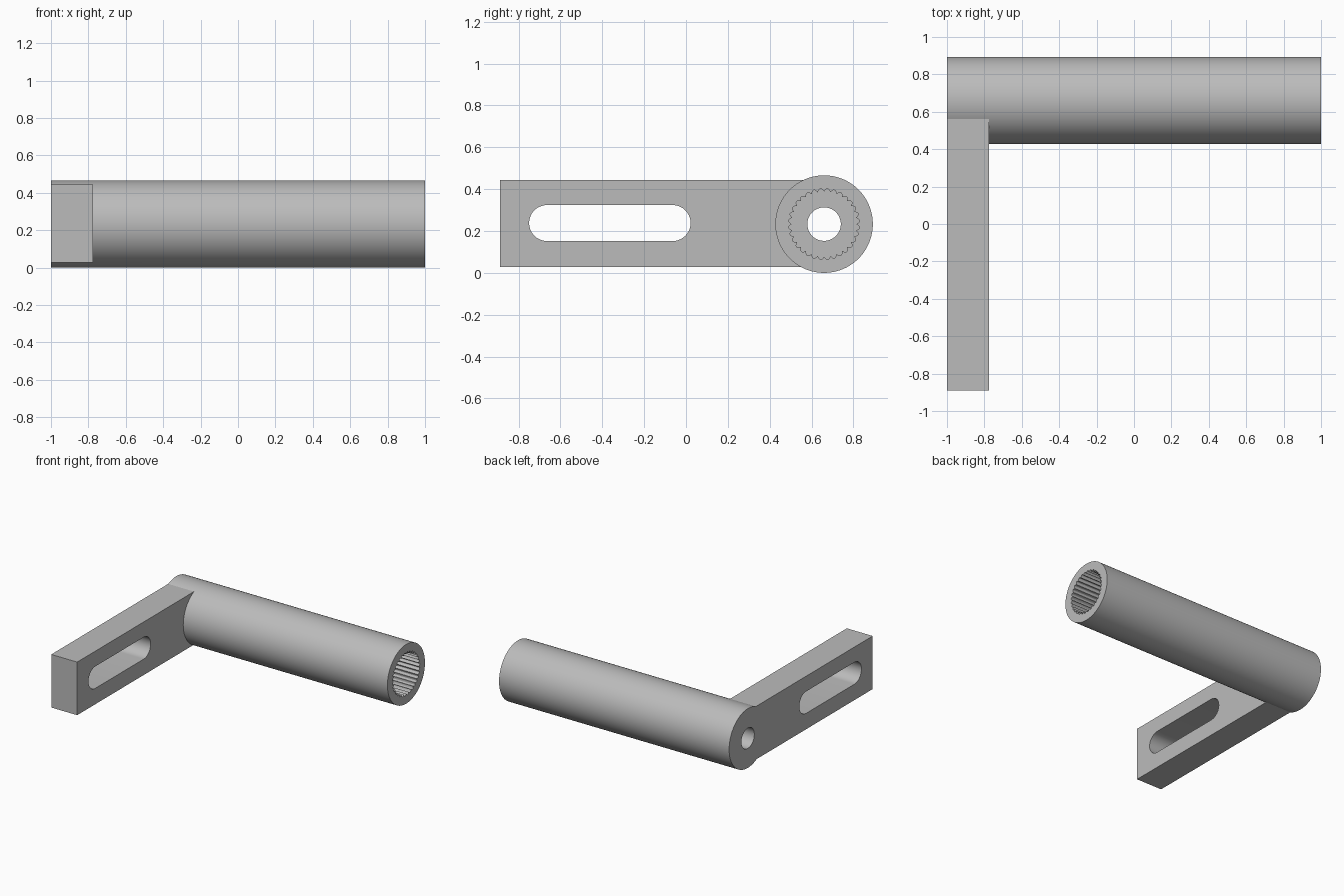
import bpy, bmesh
from math import sin, cos, pi

default = bpy.data.objects.get("Cube")
if default:
    bpy.data.objects.remove(default, do_unlink=True)

AXIS_Y, AXIS_Z = 0.66, 0.233   # handle tube axis, parallel to x
RADIUS = 0.233
ARM_FACE = -0.775              # inner face of the arm

grey = bpy.data.materials.new("plain grey")
grey.diffuse_color = (0.5, 0.5, 0.5, 1)
grey.use_nodes = True
grey.node_tree.nodes["Principled BSDF"].inputs["Base Color"].default_value = (0.5, 0.5, 0.5, 1)


def prism(name, outline, x0, x1):
    """Extrude a (y, z) outline along x."""
    bm = bmesh.new()
    face = bm.faces.new([bm.verts.new((x0, y, z)) for y, z in outline])
    side = bmesh.ops.extrude_face_region(bm, geom=[face])["geom"]
    moved = [v for v in side if isinstance(v, bmesh.types.BMVert)]
    bmesh.ops.translate(bm, verts=moved, vec=(x1 - x0, 0, 0))
    bmesh.ops.recalc_face_normals(bm, faces=bm.faces)
    mesh = bpy.data.meshes.new(name)
    bm.to_mesh(mesh)
    bm.free()
    mesh.materials.append(grey)
    obj = bpy.data.objects.new(name, mesh)
    bpy.context.collection.objects.link(obj)
    return obj


def ring(radius, count):
    """Closed outline round the tube axis; radius is a function of angle."""
    angles = [2 * pi * i / count for i in range(count)]
    return [(AXIS_Y + radius(a) * cos(a), AXIS_Z + radius(a) * sin(a)) for a in angles]


def slot(y0, y1, z, r, steps=20):
    """Outline of a slot with rounded ends."""
    ends = ((y1 - r, -pi / 2), (y0 + r, pi / 2))
    return [(y + r * cos(a + pi * i / steps), z + r * sin(a + pi * i / steps))
            for y, a in ends for i in range(steps + 1)]


# Tube and arm
handle = prism("crank_handle", ring(lambda a: RADIUS, 128), -1, 1)
low, high = 0.027, 0.444
arm = prism("arm", [(-0.89, low), (0.62, low), (0.62, high), (-0.89, high)], -1, ARM_FACE)

# Splined bore, through hole and adjusting slot
bore = prism("splined_bore", ring(lambda a: 0.155 + 0.015 * abs(sin(16 * a)), 256), ARM_FACE, 1.1)
hole = prism("end_hole", ring(lambda a: 0.08, 64), -1.1, 0)
groove = prism("arm_slot", slot(-0.75, 0.022, 0.238, 0.086), -1.1, -0.6)

# Join the arm, then cut the openings
bpy.context.view_layer.objects.active = handle
handle.select_set(True)
for tool, operation in ((arm, 'UNION'), (bore, 'DIFFERENCE'),
                        (hole, 'DIFFERENCE'), (groove, 'DIFFERENCE')):
    mod = handle.modifiers.new(tool.name, 'BOOLEAN')
    mod.operation, mod.object, mod.solver = operation, tool, 'EXACT'
    bpy.ops.object.modifier_apply(modifier=mod.name)
    bpy.data.objects.remove(tool, do_unlink=True)

bpy.ops.object.shade_smooth_by_angle(angle=pi / 9)
